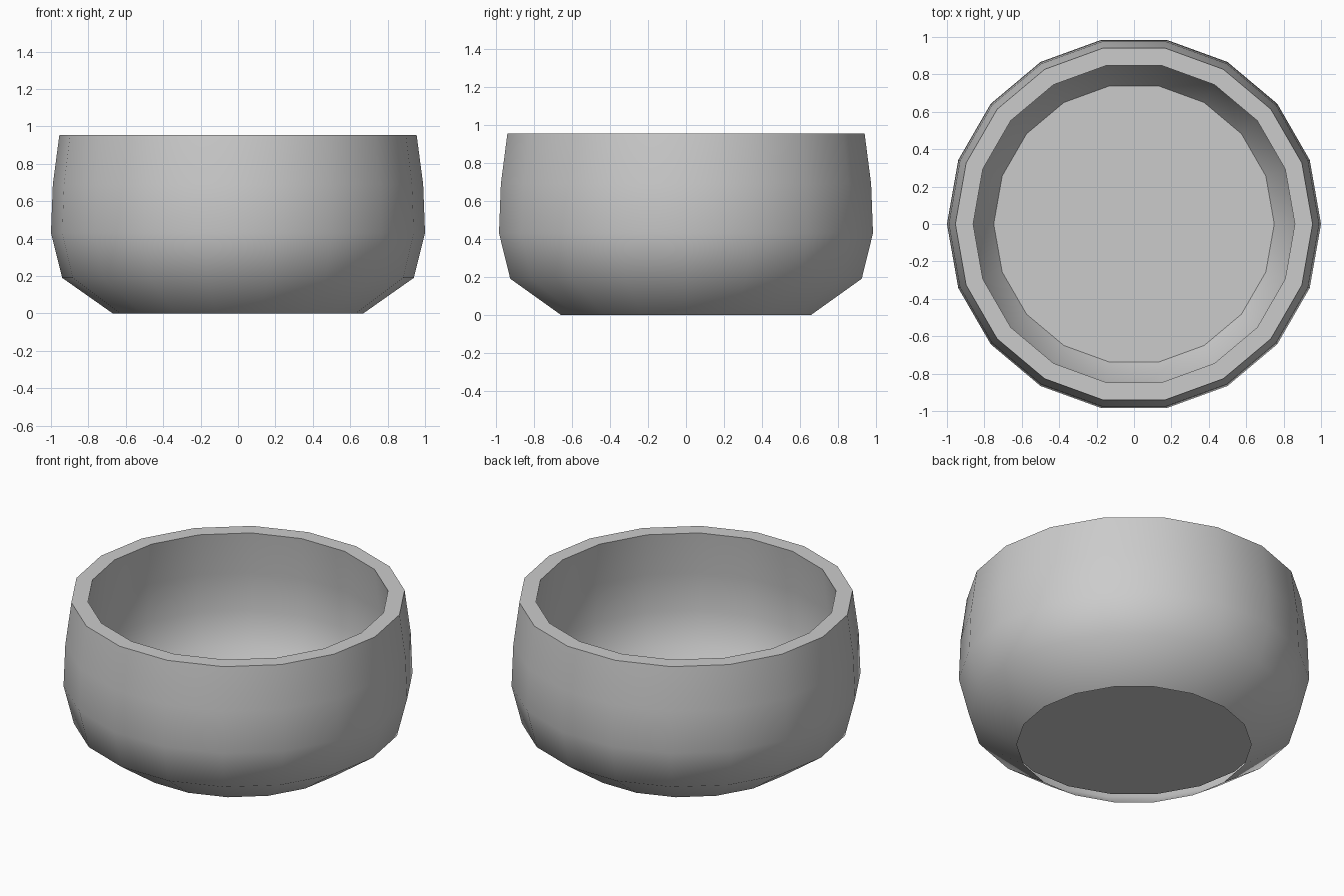
import bpy
import bmesh
from math import cos, sin, tau

cube = bpy.data.objects.get("Cube")
if cube:
    bpy.data.objects.remove(cube, do_unlink=True)

SIDES = 18

# Bowl wall as (radius, height): outside from open foot to rim, then inside to floor
OUTER = [(0.67, 0), (0.94, 0.19), (1.0, 0.43), (0.99, 0.69), (0.955, 0.955)]
INNER = [(0.86, 0.955), (0.89, 0.69), (0.9, 0.45), (0.85, 0.25), (0.75, 0.1)]


def make_material(name, color):
    mat = bpy.data.materials.new(name)
    mat.use_nodes = True
    mat.diffuse_color = color
    mat.node_tree.nodes["Principled BSDF"].inputs["Base Color"].default_value = color
    return mat


def ring(bm, radius, height):
    return [bm.verts.new((radius * cos(tau * i / SIDES), radius * sin(tau * i / SIDES), height))
            for i in range(SIDES)]


def crease(bm, loop):
    for a, b in zip(loop, loop[1:] + loop[:1]):
        bm.edges.get((a, b)).smooth = False


# Bowl: faceted shell with rounded wall shading, flat rim, raised floor and hollow foot
bm = bmesh.new()
rings = [ring(bm, r, z) for r, z in OUTER + INNER]
for low, high in zip(rings, rings[1:]):
    for i in range(SIDES):
        j = (i + 1) % SIDES
        bm.faces.new((low[i], low[j], high[j], high[i]))
bm.faces.new(rings[-1])
for face in bm.faces:
    face.smooth = True

# Sharp edges at both rim edges and the floor
rim = len(OUTER)
for index in (rim - 1, rim, len(rings) - 1):
    crease(bm, rings[index])

mesh = bpy.data.meshes.new("bowl")
bm.to_mesh(mesh)
bm.free()
mesh.materials.append(make_material("light grey", (0.6, 0.6, 0.6, 1)))
bowl = bpy.data.objects.new("bowl", mesh)
bpy.context.collection.objects.link(bowl)
